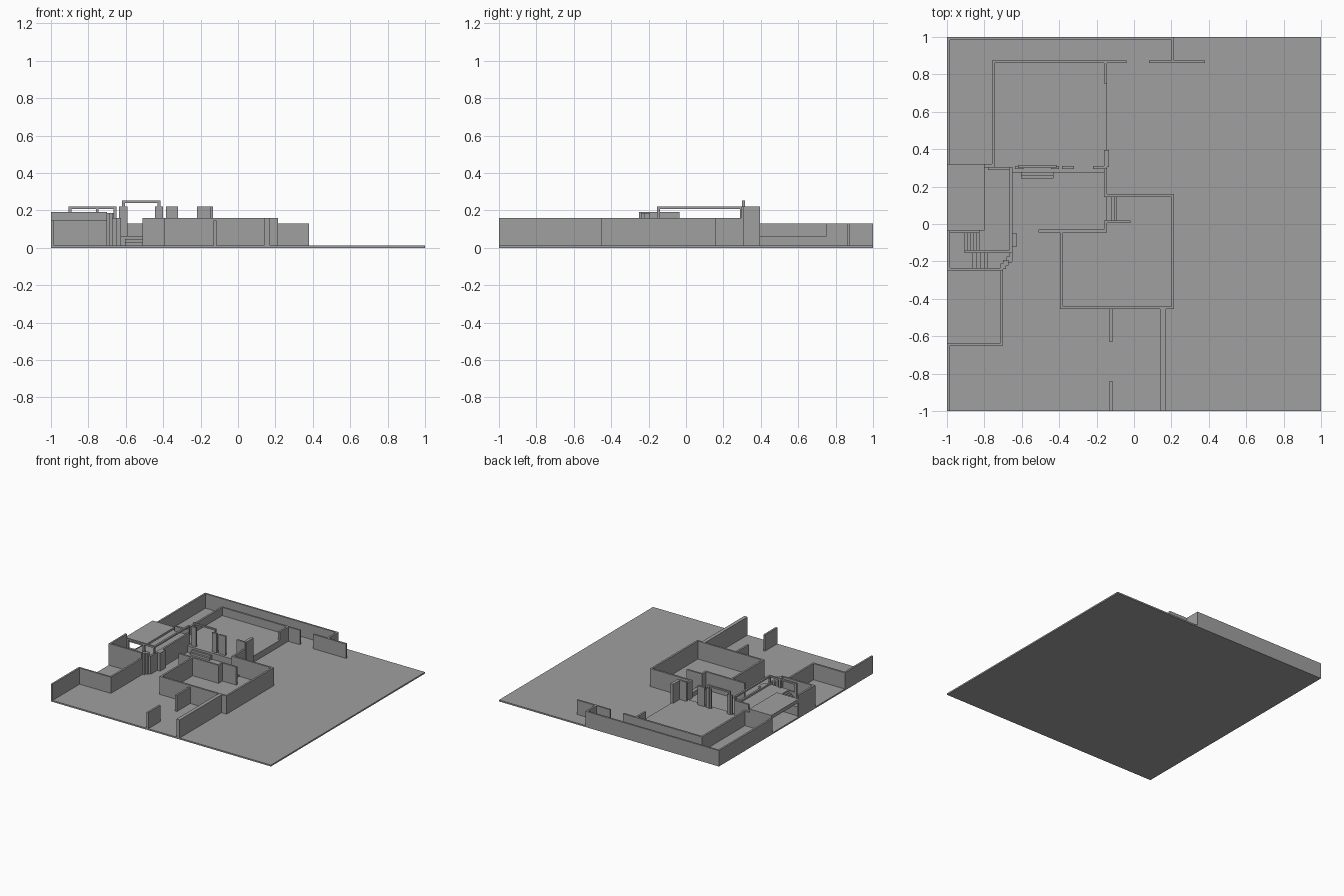
import bpy

cube = bpy.data.objects.get("Cube")
if cube:
    bpy.data.objects.remove(cube, do_unlink=True)

grey = bpy.data.materials.new("plain grey")
grey.use_nodes = True
grey.diffuse_color = (0.35, 0.35, 0.35, 1)
grey.node_tree.nodes["Principled BSDF"].inputs["Base Color"].default_value = (0.35, 0.35, 0.35, 1)

G = 0.012   # top of the ground slab
T = 0.015   # wall thickness
LOW, MID, HIGH = 0.13, 0.16, 0.22


def box(name, x0, x1, y0, y1, z1, z0=G):
    """Box between two corners."""
    v = [(x, y, z) for z in (z0, z1) for x, y in ((x0, y0), (x1, y0), (x1, y1), (x0, y1))]
    f = [(3, 2, 1, 0), (4, 5, 6, 7)] + [(i, (i + 1) % 4, (i + 1) % 4 + 4, i + 4) for i in range(4)]
    me = bpy.data.meshes.new(name)
    me.from_pydata(v, [], f)
    me.materials.append(grey)
    ob = bpy.data.objects.new(name, me)
    bpy.context.collection.objects.link(ob)
    return ob


def wall_x(name, x0, x1, y, z1, z0=G):
    """Wall running along x, its front face at y."""
    box(name, x0, x1, y, y + T, z1, z0)


def wall_y(name, x, y0, y1, z1, z0=G):
    """Wall running along y, its low-x face at x."""
    box(name, x, x + T, y0, y1, z1, z0)


# Ground
box("ground_slab", -1, 1, -1, 1, G, 0)

# Outer back enclosure
wall_y("outer_side_wall", -1, 0.32, 1, LOW)
wall_x("outer_back_wall", -1 + T, 0.215, 1 - T, LOW)
wall_y("outer_return_wall", 0.2, 0.875, 1 - T, LOW)
wall_x("outer_screen_wall", 0.08, 0.38, 0.86, LOW)

# Raised back court
box("court_floor", -0.745, -0.145, 0.305, 0.86, 0.063)
box("court_floor_front", -0.65, -0.16, 0.275, 0.305, 0.063)
wall_y("court_side_wall", -0.76, 0.31, 0.86, LOW)
wall_x("court_back_wall", -0.76, -0.04, 0.86, LOW)
wall_y("court_return_wall", -0.16, 0.75, 0.86, LOW)

# Steps and gate up to the court
for i, (y, z) in enumerate(((0.26, 0.047), (0.243, 0.03))):
    box(f"court_step_{i + 1}", -0.605, -0.43, y, 0.275, z)
for side, x in (("right", -0.62), ("left", -0.43)):
    wall_y(f"gate_post_{side}", x, 0.3, 0.315, 0.24)
wall_x("gate_lintel", -0.62, -0.415, 0.3, 0.252, 0.24)

# Tall panels along the court front
for i, (x0, x1) in enumerate(((-0.635, -0.59), (-0.445, -0.40), (-0.385, -0.32), (-0.22, -0.145))):
    wall_x(f"court_panel_{i + 1}", x0, x1, 0.295, HIGH)
box("court_corner_panel", -0.16, -0.135, 0.305, 0.395, HIGH)
wall_x("court_front_return", -0.78, -0.665, 0.29, 0.185)

# Middle yard
wall_y("yard_side_wall", -0.665, -0.15, 0.305, MID)
wall_x("yard_front_wall", -0.51, -0.145, -0.045, MID)
wall_y("yard_left_wall_back", -0.16, 0.145, 0.3, MID)
wall_y("yard_left_wall_front", -0.16, -0.03, 0.02, MID)
wall_x("yard_door_return", -0.145, -0.02, 0.005, MID)
box("yard_pier", -0.65, -0.625, -0.12, -0.05, MID)
for i, (x, z) in enumerate(((-0.12, 0.048), (-0.105, 0.036), (-0.09, 0.024))):
    box(f"room_step_{i + 1}", -0.15, x, 0.02, 0.145, z)

# Front room
wall_x("room_back_wall", -0.16, 0.215, 0.145, MID)
wall_y("room_left_wall", 0.2, -0.455, 0.145, MID)
wall_x("room_front_wall", -0.395, 0.2, -0.455, MID)
wall_y("room_right_wall", -0.395, -0.44, -0.045, MID)

# Entrance walls
box("entrance_left_wall", 0.14, 0.17, -1, -0.455, MID)
wall_y("entrance_divider_back", -0.13, -0.63, -0.455, 0.145)
wall_y("entrance_divider_front", -0.13, -1, -0.84, 0.145)

# Front corner walls
wall_y("front_side_wall", -1, -1, -0.65, 0.145)
wall_x("front_cross_wall", -1, -0.7, -0.65, 0.145)
wall_y("front_inner_wall", -0.715, -0.635, -0.25, 0.145)

# Stair tower with a stepped corner
wall_x("tower_front_wall", -1, -0.7, -0.25, 0.19)
wall_y("tower_side_wall", -1, -0.235, -0.035, 0.19)
for i, (x, y) in enumerate(((-0.715, -0.24), (-0.7, -0.222), (-0.682, -0.205))):
    box(f"tower_corner_{i + 1}", x, x + 0.03, y, y + 0.03, 0.185 if i < 2 else MID)
wall_y("tower_corner_wall", -0.665, -0.2, -0.15, MID)
box("tower_landing", -0.985, -0.905, -0.235, -0.045, 0.085)
for i in range(5):
    x = -0.905 + i * 0.015
    box(f"upper_flight_{i + 1}", x, x + 0.015, -0.14, -0.045, 0.095 + i * 0.01)
    x = -0.88 + i * 0.02
    box(f"lower_flight_{i + 1}", x, x + 0.02, -0.235, -0.155, 0.078 - i * 0.013)
box("lower_flight_top", -0.905, -0.88, -0.235, -0.155, 0.085)
wall_x("stair_divider", -0.9, -0.665, -0.155, 0.145)

# Terrace over an open passage
box("terrace_floor", -0.83, -0.665, -0.14, 0.305, 0.145, 0.13)
box("terrace_deck", -1, -0.8, -0.035, 0.32, 0.16, 0.13)
wall_x("passage_end_wall", -1, -0.745, 0.305, 0.13)

# Terrace railing
wall_y("rail_side", -0.665, -0.155, 0.305, HIGH, 0.207)
wall_x("rail_front", -0.905, -0.665, -0.155, HIGH, 0.207)
for i, (x, y, z) in enumerate(((-0.905, -0.155, 0.1), (-0.76, -0.155, 0.14),
                               (-0.665, -0.155, 0.14), (-0.665, 0.29, 0.14))):
    box(f"rail_post_{i + 1}", x, x + T, y, y + T, 0.207, z)
